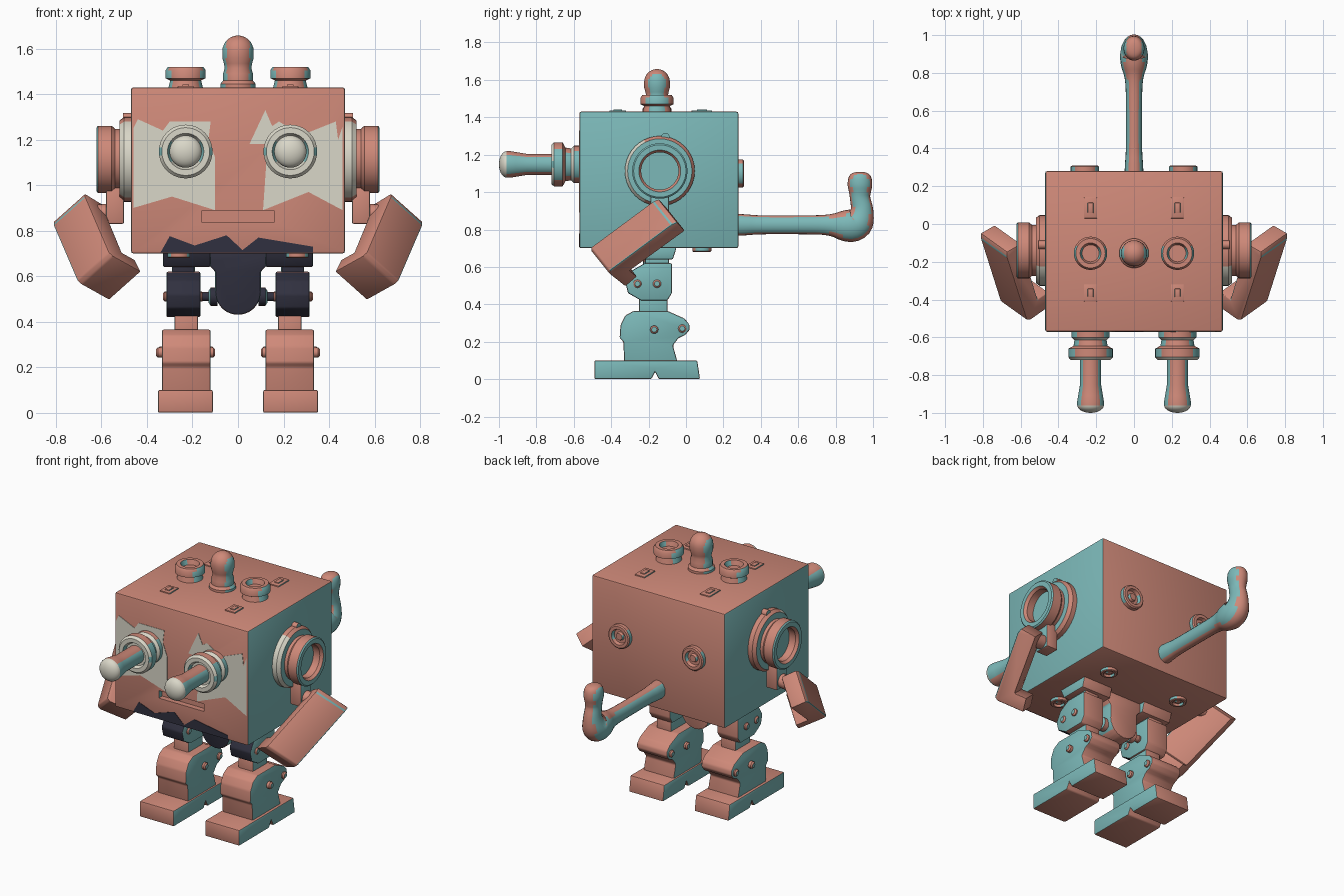
import bpy, bmesh
from math import sin, cos, pi, radians
from mathutils import Vector

if "Cube" in bpy.data.objects:
    bpy.data.objects.remove(bpy.data.objects["Cube"])

COLS = {"salmon": (0.62, 0.25, 0.19, 1), "teal": (0.20, 0.48, 0.48, 1),
        "cream": (0.70, 0.68, 0.58, 1), "navy": (0.03, 0.03, 0.05, 1)}
MATS = {}
for key, c in COLS.items():
    MATS[key] = bpy.data.materials.new(key)
    MATS[key].diffuse_color = c


def paint(ob, front="salmon", base="salmon", side="teal"):
    """Colour faces by direction: sides, front and the rest."""
    for k in (base, side, front):
        ob.data.materials.append(MATS[k])
    for p in ob.data.polygons:
        n = p.normal
        p.material_index = 1 if abs(n.x) > 0.75 else 2 if n.y < -0.4 else 0
    bpy.ops.object.select_all(action='DESELECT')
    ob.select_set(True)
    bpy.context.view_layer.objects.active = ob
    bpy.ops.object.shade_smooth_by_angle(angle=radians(35))
    return ob


def finish(name, bm):
    bmesh.ops.remove_doubles(bm, verts=bm.verts, dist=1e-5)
    bmesh.ops.recalc_face_normals(bm, faces=bm.faces)
    me = bpy.data.meshes.new(name)
    bm.to_mesh(me)
    bm.free()
    ob = bpy.data.objects.new(name, me)
    bpy.context.collection.objects.link(ob)
    return ob


def prism(name, pts, origin, u, v, depth, bevel=0.008, **cols):
    """Profile in the u/v plane, extruded along depth."""
    o, u, v, depth = Vector(origin), Vector(u), Vector(v), Vector(depth)
    bm = bmesh.new()
    f = bm.faces.new([bm.verts.new(o + u * a + v * b) for a, b in pts])
    r = bmesh.ops.extrude_face_region(bm, geom=[f])
    for e in r["geom"]:
        if isinstance(e, bmesh.types.BMVert):
            e.co += depth
    bmesh.ops.recalc_face_normals(bm, faces=bm.faces)
    if bevel:
        bmesh.ops.bevel(bm, geom=bm.edges[:], offset=bevel, segments=2, profile=0.5, affect='EDGES')
    return paint(finish(name, bm), **cols)


def side_prism(name, yz, x0, x1, **kw):
    return prism(name, yz, (x0, 0, 0), (0, 1, 0), (0, 0, 1), (x1 - x0, 0, 0), **kw)


def box(name, lo, hi, **kw):
    return side_prism(name, [(lo[1], lo[2]), (hi[1], lo[2]), (hi[1], hi[2]), (lo[1], hi[2])],
                      lo[0], hi[0], **kw)


def lathe(name, prof, loc, axis, seg=40, **cols):
    """Spin a (radius, height) profile around an axis."""
    q = Vector(axis).to_track_quat('Z', 'Y')
    bm = bmesh.new()
    rings = [[bm.verts.new(Vector(loc) + q @ Vector((r * cos(2 * pi * i / seg), r * sin(2 * pi * i / seg), h)))
              for i in range(seg)] for r, h in prof]
    for a, b in zip(rings, rings[1:]):
        for i in range(seg):
            j = (i + 1) % seg
            bm.faces.new((a[i], a[j], b[j], b[i]))
    return paint(finish(name, bm), **cols)


def dome(r, h, height, n=7):
    return [(r * cos(pi / 2 * i / n), h + height * sin(pi / 2 * i / n)) for i in range(n + 1)]


def button(name, r, h, loc, axis):
    lathe(name, [(0, -.02), (r, -.02), (r, h * .8), (r * .9, h), (r * .66, h), (r * .58, h * .3),
                 (r * .35, h * .3), (r * .28, h * .8), (0, h * .8)], loc, axis, 32)


# Body with a recessed mouth slot
body = box("body", (-.47, -.57, .70), (.47, .28, 1.43), bevel=.01)
cut = box("mouth_cutter", (-.16, -.7, .838), (.16, -.535, .886), bevel=0)
mod = body.modifiers.new("mouth", 'BOOLEAN')
mod.object, mod.operation = cut, 'DIFFERENCE'
bpy.context.view_layer.objects.active = body
bpy.ops.object.modifier_apply(modifier="mouth")
bpy.data.objects.remove(cut)
body.data.materials.clear()
paint(body)

# Painted patches on the face
patches = {
    "face_patch_left": ("cream", [(-.46, 1.25), (-.44, 1.29), (-.33, 1.24), (-.30, 1.28), (-.12, 1.28), (-.13, 1.2),
                                  (-.10, 1.12), (-.10, .89), (-.29, .95), (-.46, .90)]),
    "face_patch_right": ("cream", [(.05, 1.18), (.12, 1.33), (.15, 1.26), (.18, 1.28), (.28, 1.22), (.43, 1.28),
                                   (.44, 1.2), (.46, 1.26), (.46, .89), (.31, .97), (.11, .89), (.13, 1.18)]),
    "chin_patch": ("navy", [(-.34, .705), (-.30, .776), (-.19, .735), (-.05, .78), (.02, .715), (.09, .77),
                            (.33, .73), (.33, .705)])}
for name, (c, pts) in patches.items():
    prism(name, pts, (0, -.5725, 0), (1, 0, 0), (0, 0, 1), (0, .004, 0), bevel=0, front=c, base=c, side=c)

# Top antenna
lathe("antenna", [(0, -.02), (.078, -.02), (.078, .015), (.066, .03), (.066, .06), (.058, .085), (.062, .105), (.069, .13)]
      + dome(.069, .158, .07), (0, -.155, 1.43), (0, 0, 1))

# Tail with upturned bulb
path = [(.25, .825, .06), (.33, .825, .056), (.38, .825, .05), (.6, .825, .05), (.77, .825, .052), (.84, .82, .085),
        (.92, .82, .088), (.945, .90, .06), (.93, .965, .053), (.93, 1.0, .058), (.93, 1.04, .068),
        (.93, 1.09, .06), (.93, 1.108, .03), (.93, 1.108, .0)]
cu = bpy.data.curves.new("tail", 'CURVE')
cu.dimensions, cu.bevel_depth, cu.bevel_resolution, cu.use_fill_caps = '3D', 1.0, 8, True
sp = cu.splines.new('NURBS')
sp.points.add(len(path) - 1)
for p, (y, z, r) in zip(sp.points, path):
    p.co, p.radius = (0, y, z, 1), r
sp.order_u, sp.use_endpoint_u, sp.resolution_u = 3, True, 5
tail = bpy.data.objects.new("tail", cu)
bpy.context.collection.objects.link(tail)
bpy.ops.object.select_all(action='DESELECT')
tail.select_set(True)
bpy.context.view_layer.objects.active = tail
bpy.ops.object.convert(target='MESH')
tail = bpy.context.object
for v in tail.data.vertices:
    v.co.x *= .85
paint(tail)

for s, side in ((-1, "left"), (1, "right")):
    # Eyes: stepped socket, stalk and cream dome
    eye = (s * .23, -.57, 1.148)
    lathe("eye_socket_" + side, [(0, -.01), (.1, -.01), (.1, .03), (.085, .045), (.09, .075), (.118, .09), (.118, .135),
                                 (.105, .15), (.08, .15), (.07, .13), (0, .13)], eye, (0, -1, 0), front="cream")
    lathe("eye_stalk_" + side, [(0, .1), (.056, .1), (.056, .28), (.066, .34), (.071, .37), (.071, .39)], eye, (0, -1, 0))
    lathe("eye_dome_" + side, dome(.071, .388, .042), eye, (0, -1, 0), front="cream", base="cream", side="cream")

    # Ears: flange, hollow drum, small bolt and shoulder peg
    ear = (s * .47, -.14, 1.113)
    lathe("ear_flange_" + side, [(0, -.01), (.187, -.01), (.187, .03), (.172, .05), (0, .05)], ear, (s, 0, 0), front="cream")
    lathe("ear_drum_" + side, [(0, .03), (.135, .03), (.135, .07), (.148, .085), (.148, .145), (.14, .152), (.112, .152),
                               (.10, .135), (.10, .09), (0, .09)], ear, (s, 0, 0))
    lathe("ear_bolt_" + side, [(0, 0), (.022, 0), (.022, .035), (0, .035)], (s * .47, -.11, 1.295), (s, 0, 0), 16)
    box("shoulder_block_" + side, (s * .50 if s > 0 else -.58, -.19, .83), (.58 if s > 0 else -.50, -.09, .99))
    lathe("shoulder_peg_" + side, [(0, 0), (.042, 0), (.042, .16), (0, .16)], (s * .54, -.14, .88), (s, 0, -.1), 24)

    # Arm: slab with an inward lip at the end
    m = lambda x, y, z: Vector((s * x, y, z))
    d, w = m(-.11, -.365, -.265).normalized(), m(.14, .10, -.125)
    inward = d.cross(w).normalized() * -s
    prism("arm_" + side, [(0, .004), (.03, -.006), (.455, 0), (.47, .02), (.47, .185), (.385, .175), (.385, .1), (.01, .1)],
          m(.675, -.15, .965), d, inward, w, bevel=.006)

    # Knobs and vents on the top
    lathe("top_knob_" + side, [(0, -.01), (.078, -.01), (.068, .03), (.088, .04), (.088, .075), (.078, .09), (.055, .09),
                               (.045, .06), (0, .06)], (s * .23, -.155, 1.43), (0, 0, 1))
    for y, l in ((.085, .055), (-.365, .045)):
        x = s * .23
        box("top_vent_" + side, (x - .035, y - l, 1.42), (x + .035, y + l, 1.437), bevel=.003)
        box("top_vent_bar_" + side, (x - .015, y - l * .5, 1.43), (x + .015, y + l * .5, 1.443), bevel=.003)
        # Underside buttons
        button("under_button_" + side, .05, .02, (s * .26, y, .70), (0, 0, -1))
    # Back button
    button("back_button_" + side, .075, .03, (s * .26, .28, 1.10), (0, 1, 0))

    # Foot with a small notch underneath
    def leg(name, yz, a, b, **kw):
        side_prism(name + "_" + side, yz, s * a, s * b, **kw)

    leg("foot", [(-.49, 0), (-.185, 0), (-.165, .04), (-.145, 0), (.075, 0), (.06, .1), (-.49, .1)], .11, .352)
    # Shin, knee and thigh
    leg("shin", [(-.33, .09), (-.335, .2), (-.355, .22), (-.35, .29), (-.325, .34), (-.28, .365), (-.1, .365), (-.01, .325),
                 (.017, .295), (.02, .265), (-.005, .235), (-.04, .22), (-.07, .18), (-.045, .09)], .12, .335)
    leg("knee", [(-.25, .32), (-.1, .32), (-.1, .45), (-.25, .45)], .175, .28)
    leg("thigh", [(-.24, .42), (-.1, .42), (-.075, .46), (-.075, .62), (-.22, .62), (-.29, .58), (-.325, .52),
                  (-.31, .46)], .165, .315, front="navy")
    leg("hip_link", [(-.22, .60), (-.09, .60), (-.09, .66), (-.22, .66)], .19, .29, front="navy")
    leg("hip_plate", [(-.24, .64), (-.07, .64), (-.05, .705), (-.27, .705)], .12, .33, front="navy")
    for nm, y, z, a, b in (("knee_bolt", -.17, .265, .10, .36), ("front_bolt", -.02, .27, .105, .35),
                           ("thigh_bolt", -.155, .51, .15, .33), ("thigh_pin", -.26, .51, .155, .325)):
        lathe(nm + "_" + side, [(0, 0), (.014, 0), (.022, .008), (.022, b - a - .008), (.014, b - a), (0, b - a)],
              (s * a, y, z), (s, 0, 0), 16)
    lathe("pelvis_flange_" + side, [(0, 0), (.04, 0), (.04, .03), (.025, .04), (0, .04)],
          (s * .09, -.155, .51), (s, 0, 0), 20, front="navy")

# Pelvis shield and hip axle
arc = [(.1 * cos(a), .53 + .1 * sin(a)) for a in [pi + pi * i / 12 for i in range(13)]]
prism("pelvis", arc + [(.1, .62), (.14, .66), (.14, .705), (-.14, .705), (-.14, .66), (-.1, .62)],
      (0, -.23, 0), (1, 0, 0), (0, 0, 1), (0, .14, 0), front="navy")
lathe("hip_axle", [(0, 0), (.02, 0), (.02, .36), (0, .36)], (-.18, -.155, .51), (1, 0, 0), 20, front="navy")

for m in bpy.data.materials:
    if m.users and not m.is_grease_pencil:
        m.use_nodes = True
        m.node_tree.nodes["Principled BSDF"].inputs["Base Color"].default_value = m.diffuse_color
